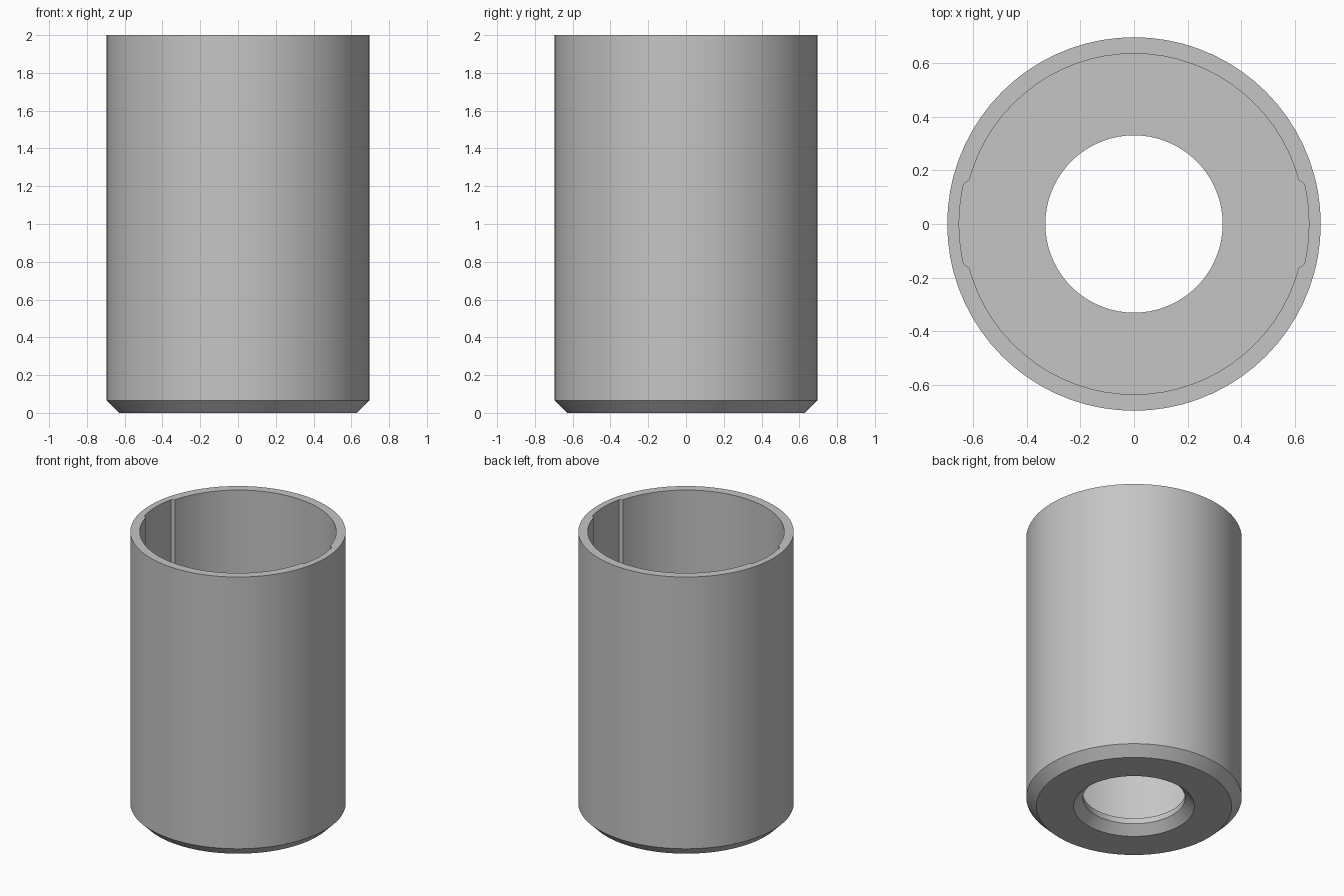
import bpy
import bmesh
from math import radians, sin, cos

cube = bpy.data.objects.get("Cube")
if cube:
    bpy.data.objects.remove(cube, do_unlink=True)

# Plain grey material
grey = bpy.data.materials.new("plain grey")
grey.use_nodes = True
colour = (0.56, 0.56, 0.56, 1)
grey.diffuse_color = colour
grey.node_tree.nodes["Principled BSDF"].inputs["Base Color"].default_value = colour

# Angles around the sleeve, with extra columns at the edges of the two side grooves
GROOVE = 13.3
angles = set(range(0, 360, 5))
for side in (0, 180):
    angles |= {(side - GROOVE) % 360, side + GROOVE}
angles = sorted(angles)


def in_groove(a):
    return min(a % 180, 180 - a % 180) < GROOVE + 0.1


# Closed wall profile: radius, radius inside a groove, height
profile = [
    (0.39, 0.39, 0),        # bottom edge of drain hole
    (0.63, 0.63, 0),        # bottom rim
    (0.695, 0.695, 0.065),  # top of outer chamfer
    (0.695, 0.695, 2),      # outer lip
    (0.634, 0.651, 2),      # inner lip
    (0.634, 0.651, 0.1),    # cavity floor edge
    (0.33, 0.33, 0.1),      # hole at floor
    (0.33, 0.33, 0.06),     # top of hole chamfer
]

bm = bmesh.new()
rings = []
for plain, grooved, z in profile:
    ring = []
    for a in angles:
        r = grooved if in_groove(a) else plain
        ring.append(bm.verts.new((r * cos(radians(a)), r * sin(radians(a)), z)))
    rings.append(ring)

# Skin neighbouring rings, joining the last back to the first
n = len(angles)
for i, lower in enumerate(rings):
    upper = rings[(i + 1) % len(rings)]
    for j in range(n):
        k = (j + 1) % n
        bm.faces.new((lower[j], lower[k], upper[k], upper[j]))
bmesh.ops.recalc_face_normals(bm, faces=bm.faces)

mesh = bpy.data.meshes.new("sleeve")
bm.to_mesh(mesh)
bm.free()
mesh.materials.append(grey)
sleeve = bpy.data.objects.new("sleeve", mesh)
bpy.context.collection.objects.link(sleeve)

# Smooth walls with crisp rims
bpy.ops.object.select_all(action="DESELECT")
sleeve.select_set(True)
bpy.context.view_layer.objects.active = sleeve
bpy.ops.object.shade_smooth_by_angle(angle=radians(30))
